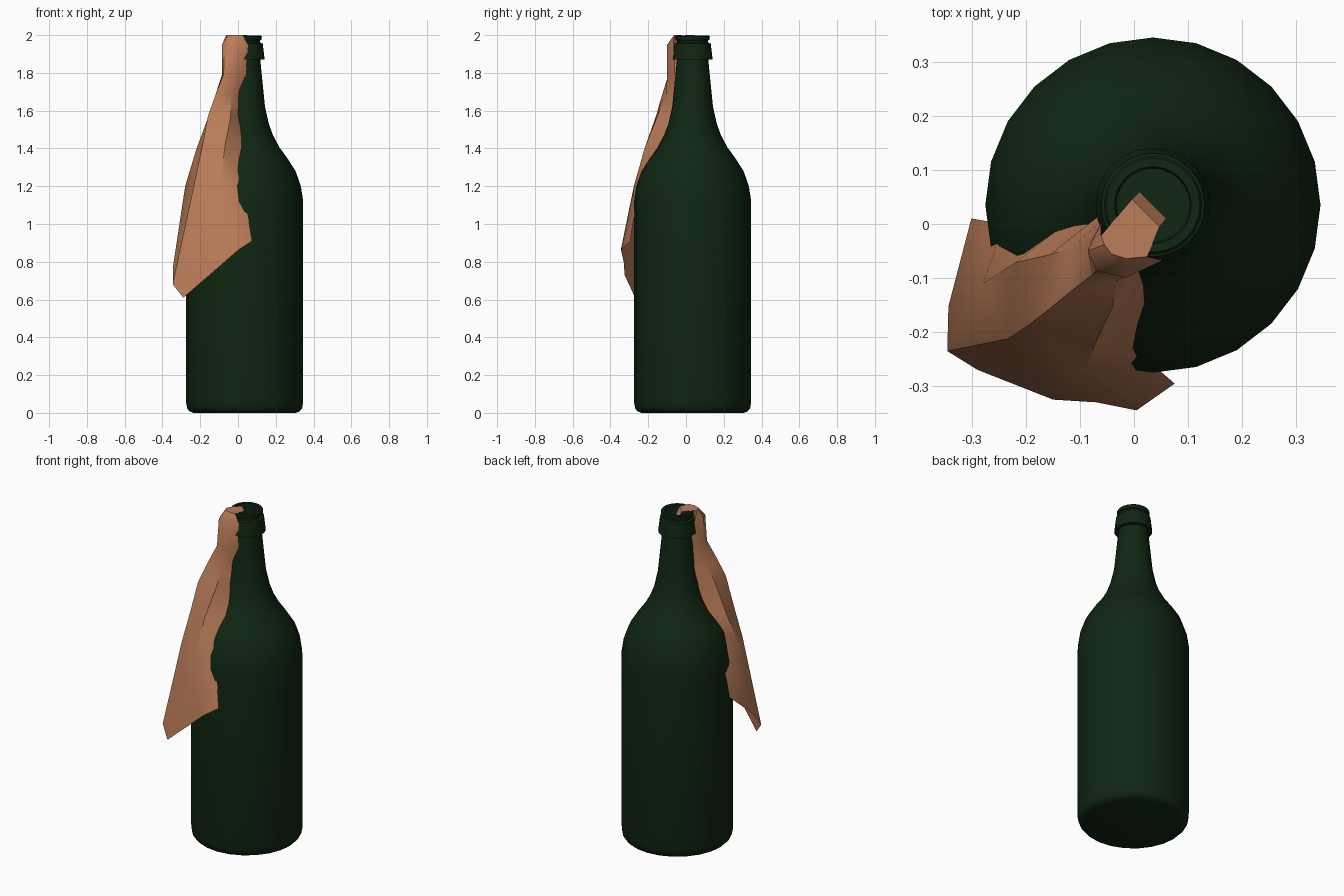
import bpy, bmesh, math

if "Cube" in bpy.data.objects:
    bpy.data.objects.remove(bpy.data.objects["Cube"])

CX, CY, SIDES = 0.035, 0.035, 24


def material(name, rgb):
    m = bpy.data.materials.new(name)
    m.diffuse_color = (*rgb, 1)
    m.use_nodes = True
    m.node_tree.nodes["Principled BSDF"].inputs["Base Color"].default_value = m.diffuse_color
    return m


def finish(name, bm, mat, angle):
    me = bpy.data.meshes.new(name)
    bm.to_mesh(me)
    bm.free()
    me.materials.append(mat)
    ob = bpy.data.objects.new(name, me)
    bpy.context.collection.objects.link(ob)
    bpy.ops.object.select_all(action='DESELECT')
    ob.select_set(True)
    bpy.context.view_layer.objects.active = ob
    bpy.ops.object.shade_smooth_by_angle(angle=math.radians(angle))
    return ob


green = material("dark green glass", (0.005, 0.019, 0.006))
tan = material("tan cloth", (0.50, 0.205, 0.10))

# Bottle: lathe profile (radius, height), ending inside the mouth
profile = [(0.27, 0.005), (0.29, 0.012), (0.304, 0.028), (0.31, 0.055),
           (0.31, 1.12), (0.298, 1.20), (0.27, 1.28), (0.225, 1.35),
           (0.185, 1.405), (0.15, 1.47), (0.128, 1.53), (0.108, 1.62), (0.083, 1.87),
           (0.106, 1.87), (0.096, 1.955), (0.082, 1.96), (0.082, 1.972),
           (0.09, 1.975), (0.091, 1.992), (0.087, 1.998), (0.071, 1.998),
           (0.068, 1.93)]
bm = bmesh.new()
rings = []
for r, z in profile:
    z = max(0, z - 0.005) if z < 0.03 else z
    rings.append([bm.verts.new((CX + r * math.cos(2 * math.pi * i / SIDES),
                                CY + r * math.sin(2 * math.pi * i / SIDES), z))
                  for i in range(SIDES)])
for a, b in zip(rings, rings[1:]):
    for i in range(SIDES):
        j = (i + 1) % SIDES
        bm.faces.new((a[i], a[j], b[j], b[i]))
bm.faces.new(rings[0][::-1])
bm.faces.new(rings[-1])
finish("bottle", bm, green, 35)

# Rag: sections of (outward, sideways) points along the front-left diagonal
sections = [
    (1.96, [(0.0, -.035), (0.0, -.02), (0.0, 0), (0.0, .02), (0.0, .035)]),
    (2.00, [(.02, -.035), (.02, -.02), (.02, 0), (.02, .02), (.02, .037)]),
    (2.00, [(.108, -.028), (.115, -.012), (.118, .01), (.105, .035), (.075, .06)]),
    (1.95, [(.09, -.045), (.145, -.025), (.16, .012), (.13, .06), (.06, .085)]),
    (1.79, [(.06, -.045), (.14, -.03), (.17, .012), (.135, .055), (.06, .07)]),
    (1.68, [(.07, -.055), (.16, -.05), (.225, .005), (.15, .05), (.07, .045)]),
    (1.57, [(.08, -.05), (.20, -.07), (.275, 0), (.185, .08), (.08, .05)]),
    (1.40, [(.14, -.09), (.255, -.105), (.315, -.005), (.255, .105), (.14, .12)]),
    (1.20, [(.22, -.17), (.325, -.12), (.365, -.015), (.31, .13), (.21, .195)]),
]
hem = [(.255, -.22, .93), (.40, -.135, .78), (.46, -.078, .68),
       (.445, -.014, .61), (.385, .124, .73), (.332, .184, .80),
       (.29, .247, .865), (.205, .262, .91)]


def place(u, v, z):
    s = math.sqrt(0.5)
    return (CX + s * (v - u), CY - s * (v + u), z)


bm = bmesh.new()
rows = [[bm.verts.new(place(u, v, z)) for u, v in pts] for z, pts in sections]
for a, b in zip(rows, rows[1:]):
    for i in range(4):
        bm.faces.new((a[i], b[i], b[i + 1], a[i + 1]))
# Lower skirt joins the last section to the slanted hem
last = rows[-1]
h = [bm.verts.new(place(*p)) for p in hem]
for f in [(last[0], h[0], h[1], last[1]), (last[1], h[1], h[2], last[2]),
          (last[2], h[2], h[3]), (last[2], h[3], h[4], last[3]),
          (last[3], h[4], h[5]), (last[3], h[5], h[6]),
          (last[3], h[6], h[7], last[4])]:
    bm.faces.new(f)
finish("rag", bm, tan, 40)
